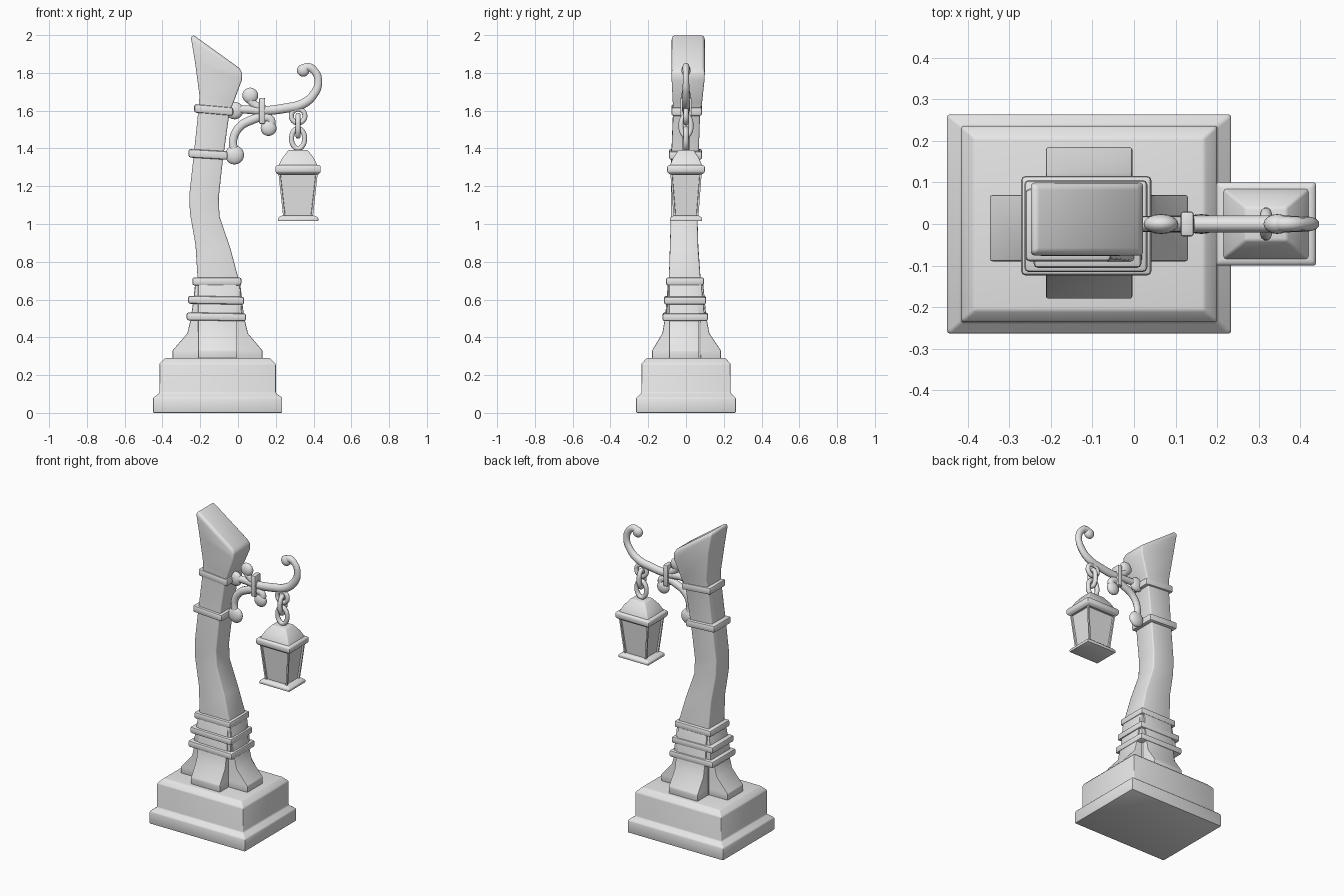
import bpy, bmesh, math

cube = bpy.data.objects.get("Cube")
if cube:
    bpy.data.objects.remove(cube, do_unlink=True)

stone = bpy.data.materials.new("light_grey")
stone.use_nodes = True
GREY = (0.8, 0.8, 0.8, 1)
stone.diffuse_color = GREY
stone.node_tree.nodes["Principled BSDF"].inputs["Base Color"].default_value = GREY


def finish(obj, bevel=0.0, angle=40):
    bpy.ops.object.select_all(action="DESELECT")
    bpy.context.view_layer.objects.active = obj
    obj.select_set(True)
    if not obj.data.materials:
        obj.data.materials.append(stone)
    if bevel:
        mod = obj.modifiers.new("soft_edges", "BEVEL")
        mod.width, mod.segments = bevel, 2
        mod.limit_method, mod.angle_limit = "ANGLE", math.radians(30)
        bpy.ops.object.modifier_apply(modifier=mod.name)
    bpy.ops.object.shade_smooth_by_angle(angle=math.radians(angle))
    return obj


def from_bmesh(name, bm):
    bmesh.ops.recalc_face_normals(bm, faces=bm.faces)
    mesh = bpy.data.meshes.new(name)
    bm.to_mesh(mesh)
    bm.free()
    obj = bpy.data.objects.new(name, mesh)
    bpy.context.collection.objects.link(obj)
    return obj


def loft(name, sections, bevel=0.0, panes=None, angle=40):
    """Stack of rectangles: left x, left z, right x, right z, front y, back y."""
    bm = bmesh.new()
    rings = [[bm.verts.new(c) for c in ((xl, f, zl), (xr, f, zr), (xr, b, zr), (xl, b, zl))]
             for xl, zl, xr, zr, f, b in sections]
    bm.faces.new(rings[0][::-1])
    bm.faces.new(rings[-1])
    sides = []
    for low, high in zip(rings, rings[1:]):
        for i in range(4):
            j = (i + 1) % 4
            sides.append(bm.faces.new((low[i], low[j], high[j], high[i])))
    if panes:
        bmesh.ops.recalc_face_normals(bm, faces=bm.faces)
        bmesh.ops.inset_individual(bm, faces=sides, thickness=panes)
        bmesh.ops.inset_individual(bm, faces=sides, thickness=0.002, depth=-0.01)
    return finish(from_bmesh(name, bm), bevel, angle)


def stack(name, cx, levels, bevel=0.0, panes=None):
    """Centred rectangles: z, half width, half depth."""
    return loft(name, [(cx - w, z, cx + w, z, -d, d) for z, w, d in levels], bevel, panes)


def tube(name, points, radius, closed=False, flat=0.8):
    """Round rod through (x, z, thickness factor) points in the plane y = 0."""
    curve = bpy.data.curves.new(name, "CURVE")
    curve.dimensions = "3D"
    curve.bevel_depth, curve.bevel_resolution = radius, 3
    curve.resolution_u, curve.use_fill_caps = 6, True
    spline = curve.splines.new("BEZIER")
    spline.bezier_points.add(len(points) - 1)
    spline.use_cyclic_u = closed
    for p, (x, z, r) in zip(spline.bezier_points, points):
        p.co, p.radius = (x, 0, z), r
        p.handle_left_type = p.handle_right_type = "AUTO"
    obj = bpy.data.objects.new(name, curve)
    bpy.context.collection.objects.link(obj)
    bpy.ops.object.select_all(action="DESELECT")
    bpy.context.view_layer.objects.active = obj
    obj.select_set(True)
    bpy.ops.object.convert(target="MESH")
    obj = bpy.context.view_layer.objects.active
    for v in obj.data.vertices:
        v.co.y *= flat
    return finish(obj, angle=60)


def knob(name, x, z, r, depth=0.024):
    bm = bmesh.new()
    bmesh.ops.create_uvsphere(bm, u_segments=16, v_segments=10, radius=1)
    for v in bm.verts:
        v.co = (x + v.co.x * r, v.co.y * depth, z + v.co.z * r)
    return finish(from_bmesh(name, bm), angle=60)


# Stepped base
CX = -0.108
stack("base", CX, [(0, 0.342, 0.264), (0.08, 0.342, 0.264), (0.105, 0.308, 0.236),
                   (0.26, 0.308, 0.236), (0.29, 0.277, 0.208)], 0.006)

# Leaning post with a slanted top
loft("post", [
    (-0.215, 0.28, 0.0, 0.28, -0.09, 0.08),
    (-0.215, 0.73, 0.0, 0.72, -0.09, 0.076),
    (-0.225, 0.89, -0.04, 0.87, -0.085, 0.065),
    (-0.255, 1.06, -0.098, 1.04, -0.08, 0.06),
    (-0.257, 1.16, -0.102, 1.14, -0.08, 0.06),
    (-0.235, 1.36, -0.08, 1.34, -0.078, 0.066),
    (-0.208, 1.62, -0.045, 1.59, -0.068, 0.075),
    (-0.204, 1.68, -0.025, 1.64, -0.07, 0.085),
    (-0.228, 1.86, 0.02, 1.76, -0.076, 0.098),
    (-0.25, 1.99, 0.022, 1.80, -0.076, 0.1),
    (-0.235, 2.0, 0.008, 1.825, -0.066, 0.09),
], 0.012, angle=50)

# Flared buttresses on all four sides
FLARE = ((0.28, 1.0), (0.33, 1.0), (0.42, 0.36), (0.51, 0.18), (0.7, 0.0))
loft("side_buttresses", [(-0.225 - 0.122 * t, z, 0.01 + 0.12 * t, z, -0.09, 0.07)
                         for z, t in FLARE], 0.006)
loft("front_back_buttresses", [(-0.212, z, -0.004, z, -0.095 - 0.085 * t, 0.09 + 0.095 * t)
                               for z, t in FLARE], 0.006)

# Core between the lower bands
loft("band_core", [(-0.25, 0.5, 0.022, 0.5, -0.105, 0.1),
                   (-0.222, 0.7, 0.008, 0.7, -0.092, 0.08)], 0.006)

# Bands: left x, right x, bottom z, height, tilt, front y, back y
for i, (xl, xr, z, h, tilt, f, b) in enumerate((
        (-0.272, 0.042, 0.49, 0.042, 0.005, -0.124, 0.116),
        (-0.264, 0.032, 0.578, 0.042, 0.005, -0.116, 0.106),
        (-0.242, 0.018, 0.675, 0.042, 0.0, -0.106, 0.096),
        (-0.262, -0.055, 1.352, 0.045, 0.012, -0.09, 0.085),
        (-0.232, -0.025, 1.59, 0.045, 0.018, -0.077, 0.085))):
    loft(f"band_{i + 1}", [(xl, z, xr, z - tilt, f, b),
                           (xl, z + h, xr, z + h - tilt, f, b)], 0.011)

# Scrolled arm, brace and curls
tube("arm", [(-0.06, 1.605, 0.9), (0.05, 1.605, 0.9), (0.13, 1.60, 1), (0.25, 1.613, 1.05),
             (0.34, 1.635, 1.05), (0.4, 1.685, 0.95), (0.425, 1.75, 0.85),
             (0.405, 1.81, 0.85), (0.365, 1.83, 0.95), (0.345, 1.815, 1)], 0.025)
knob("arm_tip", 0.345, 1.813, 0.033)
tube("brace", [(-0.02, 1.38, 0.9), (-0.025, 1.45, 0.9), (0.01, 1.515, 0.95),
               (0.07, 1.55, 1), (0.13, 1.565, 1), (0.175, 1.55, 0.9),
               (0.17, 1.515, 0.9)], 0.025)
knob("brace_foot", -0.018, 1.365, 0.05)
knob("brace_tip", 0.162, 1.508, 0.042)
knob("arm_root", -0.018, 1.6, 0.046)
tube("upper_curl", [(0.14, 1.61, 0.9), (0.1, 1.625, 0.9), (0.07, 1.65, 0.9),
                    (0.06, 1.68, 0.9)], 0.025)
knob("upper_curl_tip", 0.065, 1.68, 0.042)
stack("arm_collar", 0.128, [(1.53, 0.016, 0.03), (1.668, 0.016, 0.03)], 0.007)

# Chain links, alternately turned
LX = 0.318


def link(name, z, half_height, half_width, turned):
    pts = []
    for i in range(8):
        a = math.tau * i / 8
        pts.append((half_width * math.cos(a), half_height * math.sin(a), 1))
    obj = tube(name, pts, 0.014, closed=True, flat=1)
    for v in obj.data.vertices:
        x, y, h = v.co
        v.co = (LX - y, x, z + h) if turned else (LX + x, y, z + h)


link("chain_link_top", 1.572, 0.036, 0.036, False)
link("chain_link_middle", 1.52, 0.055, 0.026, True)
link("chain_link_bottom", 1.452, 0.053, 0.034, False)

# Lantern
stack("lantern_roof", LX, [(1.29, 0.11, 0.088), (1.31, 0.103, 0.085), (1.35, 0.083, 0.068),
                           (1.392, 0.05, 0.04)], 0.006)
stack("lantern_eave", LX, [(1.262, 0.107, 0.084), (1.275, 0.12, 0.1),
                           (1.305, 0.12, 0.1), (1.312, 0.11, 0.09)], 0.005)
stack("lantern_body", LX, [(1.03, 0.078, 0.065), (1.27, 0.104, 0.083)], panes=0.014)
stack("lantern_foot", LX, [(1.015, 0.107, 0.085), (1.032, 0.107, 0.085),
                           (1.044, 0.09, 0.072)], 0.004)
